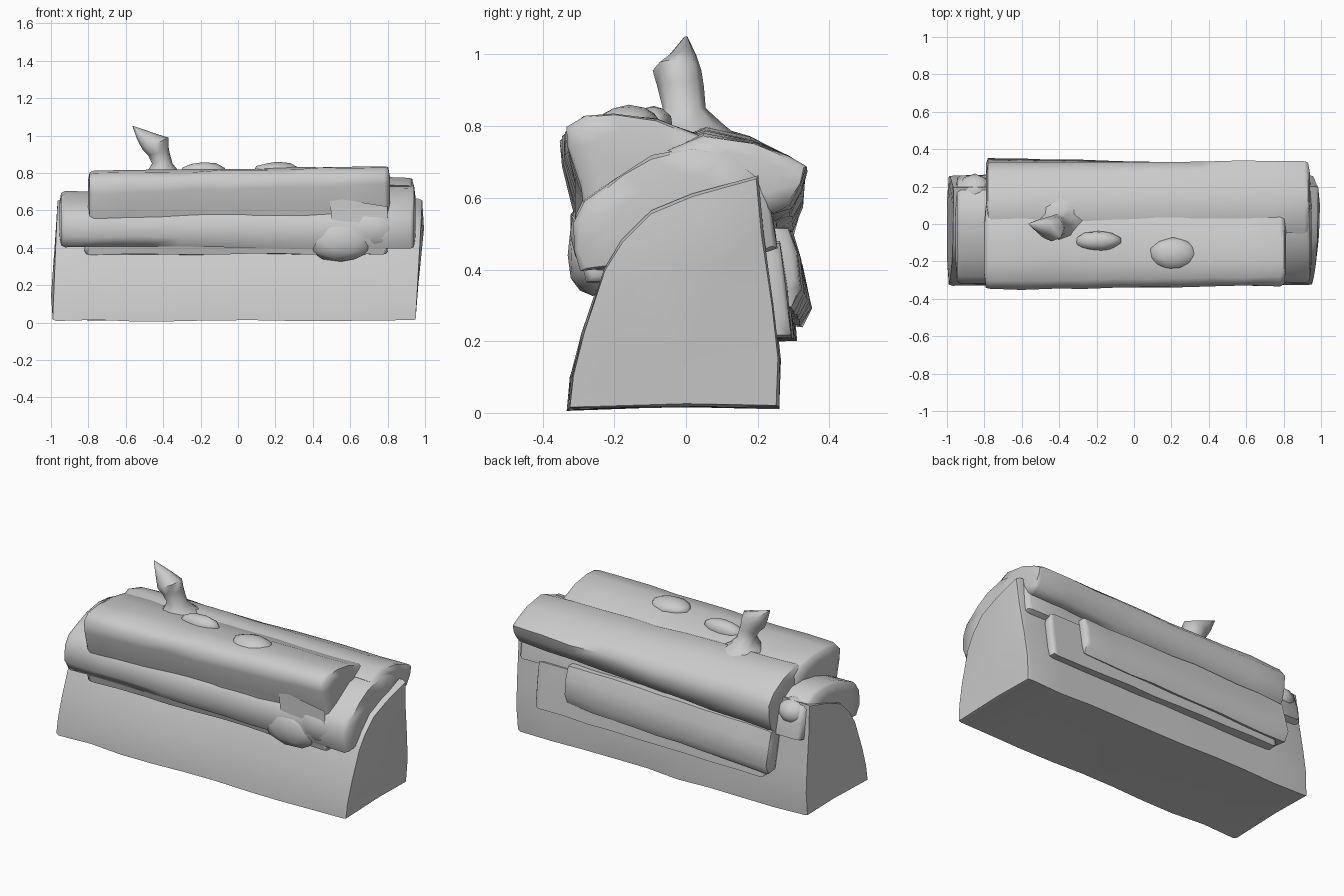
import bpy, bmesh, math, random
from mathutils import Vector

if "Cube" in bpy.data.objects:
    bpy.data.objects.remove(bpy.data.objects["Cube"])

random.seed(4)


def finish(name, bm, angle=60):
    bmesh.ops.recalc_face_normals(bm, faces=bm.faces[:])
    me = bpy.data.meshes.new(name)
    bm.to_mesh(me)
    bm.free()
    ob = bpy.data.objects.new(name, me)
    bpy.context.collection.objects.link(ob)
    bpy.ops.object.select_all(action='DESELECT')
    ob.select_set(True)
    bpy.context.view_layer.objects.active = ob
    bpy.ops.object.shade_smooth_by_angle(angle=math.radians(angle))
    return ob


def skin(bm, rings):
    n = len(rings[0])
    for a, b in zip(rings, rings[1:]):
        for i in range(n):
            bm.faces.new((a[i], a[(i + 1) % n], b[(i + 1) % n], b[i]))
    bm.faces.new(rings[0])
    bm.faces.new(rings[-1])


def fold(name, left, x0, x1, right=None, lean=(0, 0), soft=0.03, wobble=0.005, steps=9, lip=.95):
    """Sweep a (y, z) profile along x, blending left to right, with domed ends and cloth wobble."""
    right = right or left
    bm = bmesh.new()
    inner = [x0 + soft + (x1 - x0 - 2 * soft) * i / steps for i in range(steps + 1)]
    stations = ([(x0, .55), (x0 + soft * .3, lip)] + [(x, 1) for x in inner]
                + [(x1 - soft * .3, lip), (x1, .55)])
    rings = []
    for x, s in stations:
        t = (x - x0) / (x1 - x0)
        pts = [(a[0] * (1 - t) + b[0] * t, a[1] * (1 - t) + b[1] * t) for a, b in zip(left, right)]
        cy = sum(p[0] for p in pts) / len(pts)
        cz = sum(p[1] for p in pts) / len(pts)
        w = wobble if s == 1 else 0
        k = lean[0] * (1 - t) + lean[1] * t
        rings.append([bm.verts.new((x + k * z,
                                    cy + (y - cy) * s + random.uniform(-w, w),
                                    max(0, cz + (z - cz) * s + random.uniform(-w, w))))
                      for y, z in pts])
    skin(bm, rings)
    return finish(name, bm)


def tube(name, path, sides=8):
    """Tube through (x, y, z, rx, ry, slope) rings."""
    bm = bmesh.new()
    rings = []
    for x, y, z, rx, ry, slope in path:
        ring = []
        for i in range(sides):
            a = 2 * math.pi * i / sides
            ring.append(bm.verts.new((x + rx * math.cos(a), y + ry * math.sin(a),
                                      z + slope * rx * math.cos(a))))
        rings.append(ring)
    skin(bm, rings)
    return finish(name, bm)


def lump(name, loc, size):
    bm = bmesh.new()
    bmesh.ops.create_icosphere(bm, subdivisions=2, radius=1)
    for v in bm.verts:
        v.co = Vector(loc) + Vector(v.co[i] * size[i] for i in range(3)) * random.uniform(0.93, 1.03)
    return finish(name, bm)


# main loaf-shaped bundle
fold("body", [(-.33, .01), (-.32, .1), (-.29, .22), (-.23, .4), (-.18, .48), (-.1, .56),
              (.02, .61), (.2, .66), (.215, .5), (.245, .3), (.262, .15), (.257, .015), (0, .02)],
     -1, .958, lean=(.04, .055), soft=.03, lip=.98)

# arched wrap over the bundle, lower at the left
fold("arched_wrap",
     [(-.29, .405), (-.325, .46), (-.32, .55), (-.28, .61), (-.18, .65), (-.1, .68),
      (.02, .7), (.12, .69), (.22, .63), (.25, .55), (.26, .46), (.15, .42), (-.1, .42)],
     -.955, .95,
     [(-.29, .395), (-.315, .45), (-.31, .53), (-.28, .59), (-.18, .67), (-.1, .715),
      (.02, .745), (.12, .73), (.21, .66), (.245, .55), (.255, .46), (.15, .42), (-.1, .42)])

# thin hem under the front of the wrap
fold("front_hem", [(-.22, .365), (-.275, .365), (-.29, .42), (-.2, .46)], -.82, .8, wobble=.004)

# upper folded blanket, overhanging at the front
fold("top_blanket",
     [(-.29, .5), (-.315, .57), (-.345, .69), (-.35, .755), (-.31, .795), (-.2, .808),
      (-.08, .805), (.03, .785), (.1, .75), (.1, .6), (-.1, .5)],
     -.803, .812,
     [(-.28, .56), (-.295, .63), (-.33, .74), (-.33, .795), (-.28, .832), (-.2, .838),
      (-.08, .82), (.03, .775), (.1, .74), (.1, .6), (-.1, .54)])

# flap that slopes down the back, deeper at the left
fold("back_flap",
     [(-.05, .76), (.06, .805), (.18, .77), (.28, .715), (.33, .65), (.325, .57),
      (.305, .49), (.26, .47), (.15, .6)],
     -.79, .94,
     [(-.05, .73), (.05, .775), (.19, .755), (.285, .715), (.335, .685), (.325, .64),
      (.29, .585), (.24, .56), (.15, .6)])

# rolls and hem on the back
fold("back_lower_roll",
     [(.2, .5), (.3, .49), (.325, .4), (.355, .29), (.325, .235), (.26, .245)],
     -.79, .6,
     [(.2, .52), (.285, .52), (.31, .45), (.32, .35), (.295, .29), (.24, .3)])
fold("back_hem", [(.2, .48), (.28, .47), (.295, .35), (.312, .2), (.25, .2)], -.74, .81,
     [(.2, .48), (.262, .48), (.28, .35), (.295, .21), (.23, .21)], wobble=.003)

# pulled-up twisted tip on a flared base
tube("twisted_tip", [(-.38, .04, .73, .2, .16, 0), (-.4, .01, .8, .09, .1, 0),
                     (-.405, -.005, .85, .055, .06, 0), (-.425, -.015, .91, .055, .065, .3),
                     (-.44, -.025, .955, .068, .068, .5), (-.49, -.01, .995, .05, .04, .3),
                     (-.56, 0, 1.05, .004, .004, 0)])

# crumples on the top, the front and the left end
lump("top_crumple_left", (-.19, -.09, .80), (.13, .055, .06))
lump("top_crumple_right", (.21, -.16, .81), (.13, .09, .05))
lump("front_bulge", (.55, -.26, .44), (.19, .075, .12))
lump("front_bulge_tail", (.72, -.25, .5), (.18, .075, .12))
lump("left_back_crumple", (-.85, .17, .59), (.1, .1, .08))

# pointed pleat at the front right corner
bm = bmesh.new()
pleat = [bm.verts.new(p) for p in ((.49, -.31, .67), (.8, -.31, .62), (.8, -.31, .5),
                                   (.5, -.31, .55), (.65, -.22, .55))]
bmesh.ops.convex_hull(bm, input=pleat)
finish("corner_pleat", bm)
